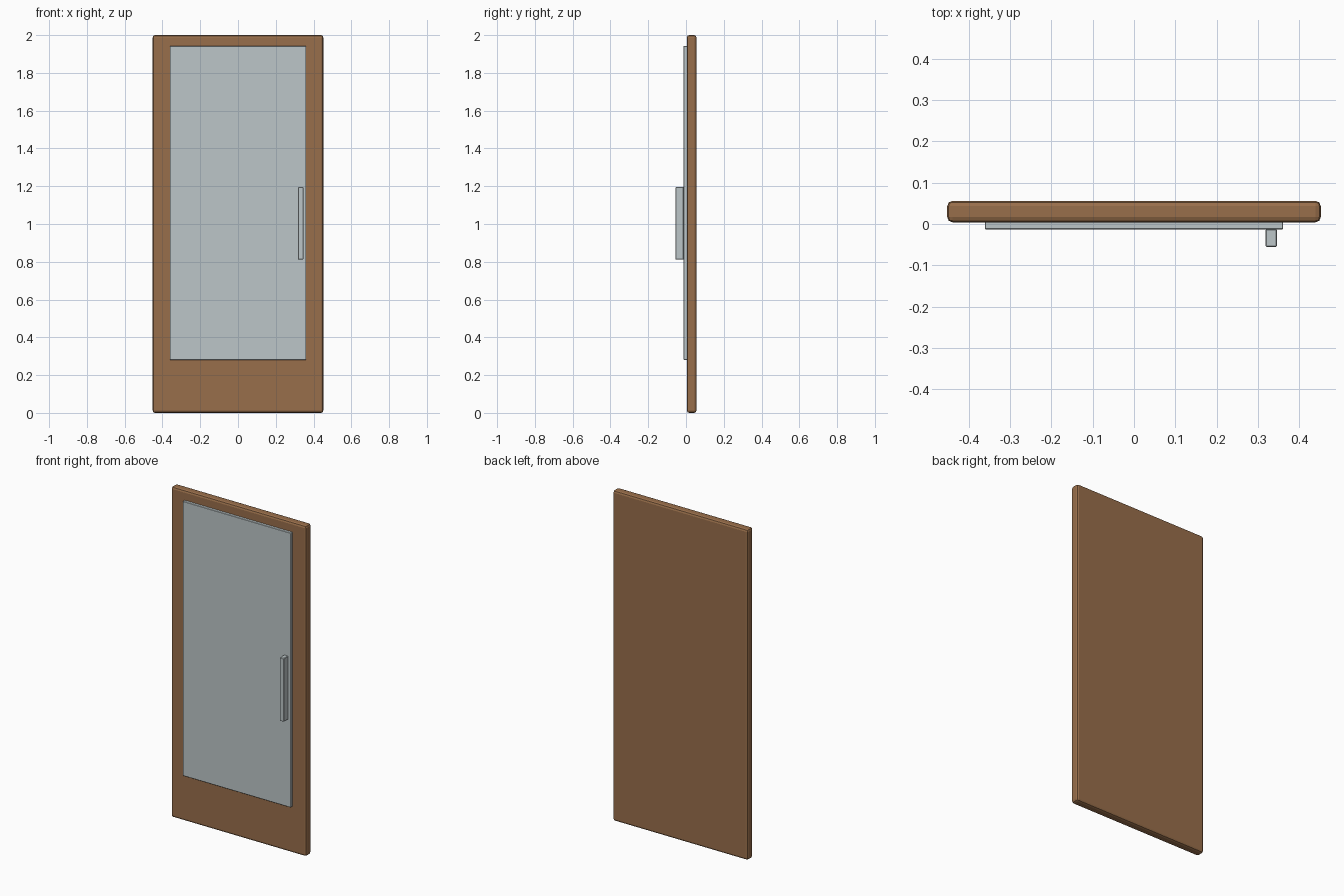
import bpy

if "Cube" in bpy.data.objects:
    bpy.data.objects.remove(bpy.data.objects["Cube"])


def material(name, rgb):
    m = bpy.data.materials.new(name)
    m.diffuse_color = (*rgb, 1.0)
    m.use_nodes = True
    m.node_tree.nodes["Principled BSDF"].inputs["Base Color"].default_value = m.diffuse_color
    return m


def box(name, lo, hi, mat, bevel, segments):
    """Bevelled box between two corners."""
    centre = [(a + b) / 2 for a, b in zip(lo, hi)]
    bpy.ops.mesh.primitive_cube_add(size=1, location=centre)
    ob = bpy.context.object
    ob.name = name
    ob.scale = [b - a for a, b in zip(lo, hi)]
    bpy.ops.object.transform_apply(location=False, rotation=False, scale=True)
    mod = ob.modifiers.new("rounded_edges", 'BEVEL')
    mod.width = bevel
    mod.segments = segments
    ob.data.materials.append(mat)
    return ob


wood = material("brown wood", (0.318, 0.158, 0.070))
glass = material("pale grey glass", (0.505, 0.567, 0.580))

# Door slab
box("door_slab", (-0.452, 0.004, 0.0), (0.452, 0.056, 2.0), wood, 0.013, 2)
# Glass pane on the front
box("glass_pane", (-0.361, -0.013, 0.281), (0.361, 0.006, 1.942), glass, 0.002, 1)
# Upright pull handle
box("pull_handle", (0.318, -0.056, 0.811), (0.346, -0.012, 1.195), glass, 0.003, 1)
